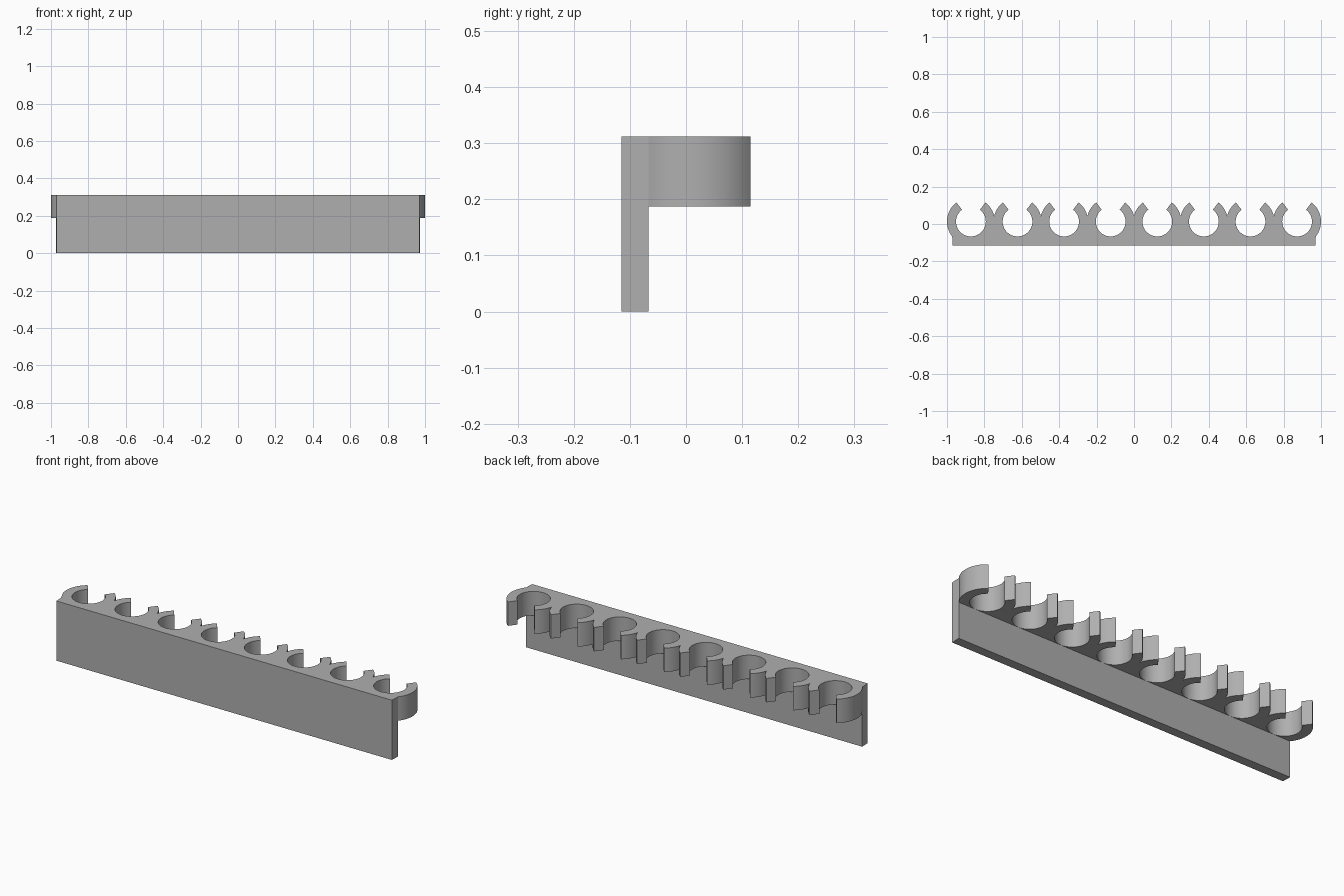
import bpy
import bmesh
from math import acos, asin, cos, pi, radians, sin

if "Cube" in bpy.data.objects:
    bpy.data.objects.remove(bpy.data.objects["Cube"])

CLIPS = 8
OUTER, INNER = 0.128, 0.0795          # clip radii
CY = 0.013                            # clip centre line
FRONT, BACK = -0.115, -0.067          # plate faces
HALF = 0.97                           # plate half length
TOP, SHELF = 0.312, 0.187             # top and underside of the clips
GAP = radians(37.2)                   # half opening of each clip
PITCH = 2 * (1 - OUTER) / (CLIPS - 1)

grey = bpy.data.materials.new("plain_grey")
grey.use_nodes = True
colour = (0.43, 0.43, 0.43, 1)
grey.diffuse_color = colour
grey.node_tree.nodes["Principled BSDF"].inputs["Base Color"].default_value = colour


def arc(cx, radius, start, end, steps):
    """Points on a clip circle between two angles."""
    angles = [start + (end - start) * i / steps for i in range(steps + 1)]
    return [(cx + radius * cos(a), CY + radius * sin(a)) for a in angles]


def prism(name, outline, low, high):
    """Upright prism from a flat outline."""
    bm = bmesh.new()
    face = bm.faces.new([bm.verts.new((x, y, low)) for x, y in outline])
    new = bmesh.ops.extrude_face_region(bm, geom=[face])["geom"]
    verts = [v for v in new if isinstance(v, bmesh.types.BMVert)]
    bmesh.ops.translate(bm, verts=verts, vec=(0, 0, high - low))
    bmesh.ops.recalc_face_normals(bm, faces=bm.faces)
    mesh = bpy.data.meshes.new(name)
    bm.to_mesh(mesh)
    bm.free()
    mesh.materials.append(grey)
    obj = bpy.data.objects.new(name, mesh)
    bpy.context.collection.objects.link(obj)
    return obj


# Outline of the plate with its row of open clips
valley = acos(PITCH / 2 / OUTER)      # where neighbouring clips meet
foot = asin((CY - BACK) / OUTER)      # where the end clips meet the plate
outline = [(HALF, FRONT), (-HALF, FRONT)]
for i in range(CLIPS):
    cx = -1 + OUTER + i * PITCH
    start = pi + foot if i == 0 else pi - valley
    end = -foot if i == CLIPS - 1 else valley
    left_tip, right_tip = pi / 2 + GAP, pi / 2 - GAP
    outline += arc(cx, OUTER, start, left_tip, 16)
    outline += arc(cx, INNER, left_tip, right_tip + 2 * pi, 48)
    outline += arc(cx, OUTER, right_tip, end, 16)[:None if i == CLIPS - 1 else -1]

rack = prism("clip_rack", outline, 0, TOP)

# Clear the space under the clips, leaving the back plate
cutter = prism("underside_cutter",
               [(-2, BACK), (2, BACK), (2, 1), (-2, 1)], -1, SHELF)
cutter.hide_render = True
cut = rack.modifiers.new("clear_underside", "BOOLEAN")
cut.operation = "DIFFERENCE"
cut.solver = "EXACT"
cut.object = cutter
bpy.ops.object.select_all(action="DESELECT")
bpy.context.view_layer.objects.active = rack
rack.select_set(True)
bpy.ops.object.modifier_apply(modifier=cut.name)
bpy.data.objects.remove(cutter)

bpy.ops.object.shade_smooth_by_angle(angle=radians(30))
